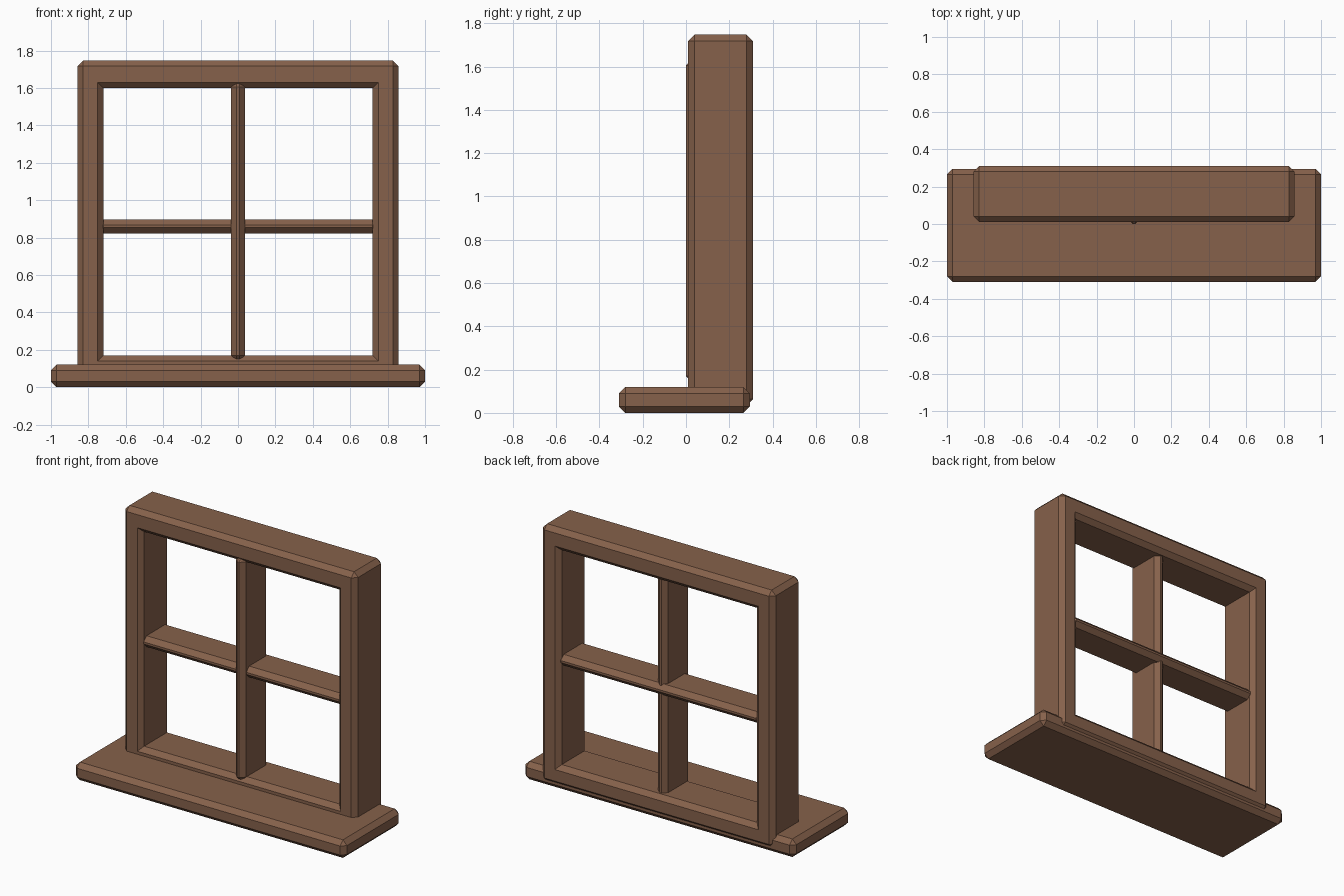
import bpy, bmesh

if "Cube" in bpy.data.objects:
    bpy.data.objects.remove(bpy.data.objects["Cube"])

CHAMFER = 0.03

wood = bpy.data.materials.new("brown_wood")
wood.diffuse_color = (0.24, 0.12, 0.07, 1)
wood.use_nodes = True
wood.node_tree.nodes["Principled BSDF"].inputs["Base Color"].default_value = wood.diffuse_color


def finish(name, bm, edges):
    # chamfer the chosen edges and turn the mesh into an object
    bmesh.ops.bevel(bm, geom=edges, offset=CHAMFER, offset_type='OFFSET',
                    segments=1, affect='EDGES', profile=0.5)
    bmesh.ops.recalc_face_normals(bm, faces=bm.faces)
    me = bpy.data.meshes.new(name)
    bm.to_mesh(me)
    bm.free()
    me.materials.append(wood)
    ob = bpy.data.objects.new(name, me)
    bpy.context.collection.objects.link(ob)
    return ob


def chamfered_box(name, x, y, z):
    bm = bmesh.new()
    bmesh.ops.create_cube(bm, size=1)
    for v in bm.verts:
        v.co = [a + (c + 0.5) * (b - a) for (a, b), c in zip((x, y, z), v.co)]
    return finish(name, bm, bm.edges[:])


def chamfered_frame(name, outer, inner, y):
    # rectangular ring; inner corner edges stay sharp so the chamfers mitre
    bm = bmesh.new()

    def loop(r, yy):
        x, z0, z1 = r
        return [bm.verts.new(p) for p in
                ((-x, yy, z0), (x, yy, z0), (x, yy, z1), (-x, yy, z1))]

    of, inf = loop(outer, y[0]), loop(inner, y[0])
    ob, inb = loop(outer, y[1]), loop(inner, y[1])
    for i in range(4):
        j = (i + 1) % 4
        for a, b in ((of, inf), (inf, inb), (inb, ob), (ob, of)):
            bm.faces.new((a[i], a[j], b[j], b[i]))
    mitres = {frozenset((a[i], b[i])) for i in range(4)
              for a, b in ((of, inf), (inf, inb), (inb, ob))}
    edges = [e for e in bm.edges if frozenset(e.verts) not in mitres]
    return finish(name, bm, edges)


# sill board
chamfered_box("sill", (-1, 1), (-0.31, 0.295), (0, 0.12))
# surrounding frame, its foot sunk into the sill
chamfered_frame("frame", (0.858, 0.033, 1.747), (0.72, 0.17, 1.60), (0.01, 0.31))
# glazing bars: the upright stands slightly proud of the crossbar
chamfered_box("upright_bar", (-0.037, 0.037), (0.0, 0.27), (0.14, 1.635))
chamfered_box("cross_bar", (-0.75, 0.75), (0.035, 0.29), (0.823, 0.897))
